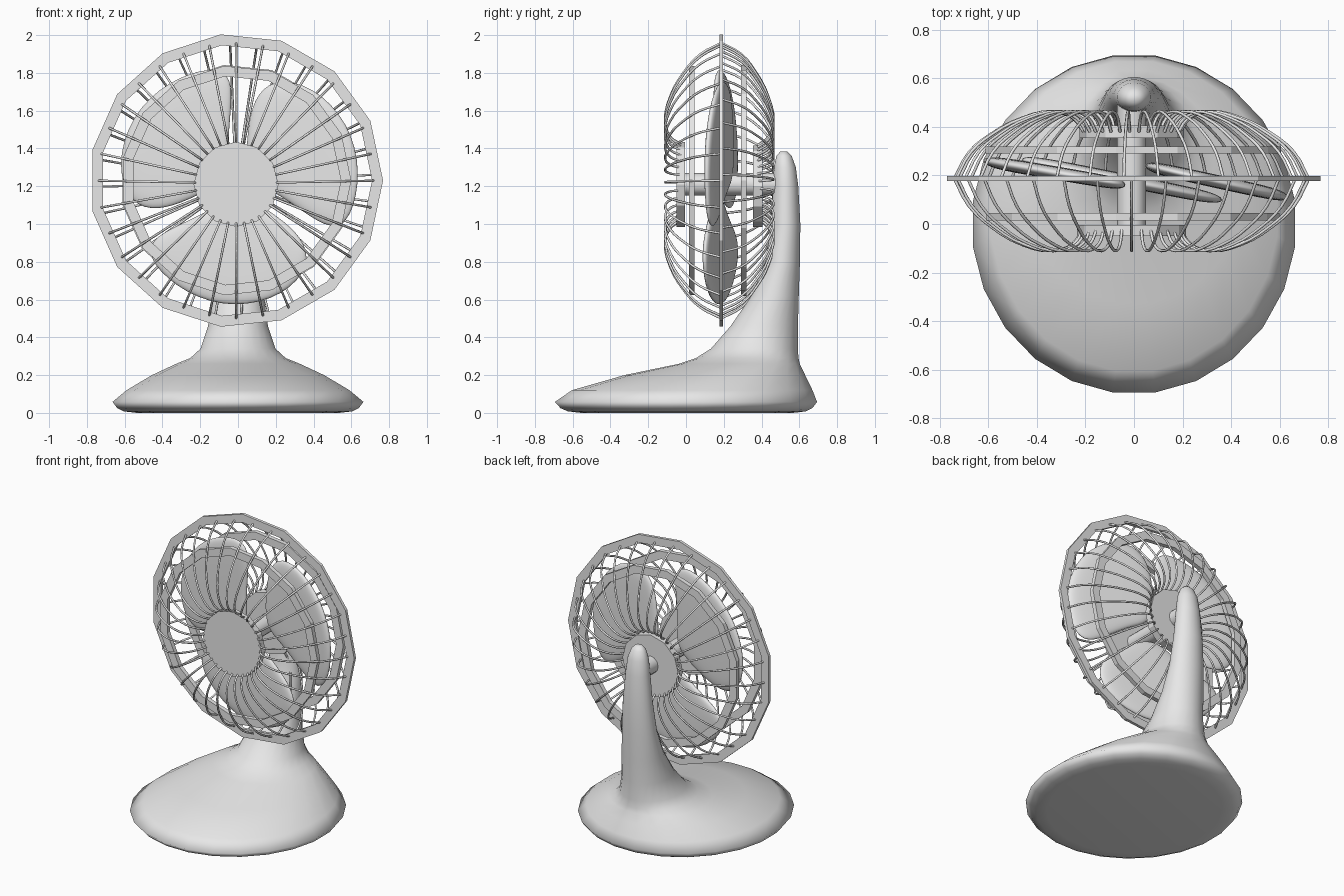
import bpy, bmesh
from math import sin, cos, pi, radians
from mathutils import Vector

cube = bpy.data.objects.get("Cube")
if cube:
    bpy.data.objects.remove(cube, do_unlink=True)

grey = bpy.data.materials.new("plain_grey")
grey.use_nodes = True
grey.diffuse_color = (0.8, 0.8, 0.8, 1)
grey.node_tree.nodes["Principled BSDF"].inputs["Base Color"].default_value = (0.8, 0.8, 0.8, 1)

AXIS_X, AXIS_Z = -0.01, 1.23   # fan axis
MID_Y = 0.187                  # plane of the large guard ring


def add_object(name, data):
    data.materials.append(grey)
    obj = bpy.data.objects.new(name, data)
    bpy.context.scene.collection.objects.link(obj)
    return obj


def loft(name, loops, closed=False, smooth=None):
    """Bridge equal-length point loops; cap the ends, or join last to first."""
    bm = bmesh.new()
    rows = [[bm.verts.new(p) for p in loop] for loop in loops]
    n = len(rows[0])
    pairs = list(zip(rows, rows[1:]))
    if closed:
        pairs.append((rows[-1], rows[0]))
    else:
        bm.faces.new(rows[0])
        bm.faces.new(rows[-1])
    for a, b in pairs:
        for i in range(n):
            j = (i + 1) % n
            bm.faces.new((a[i], a[j], b[j], b[i]))
    bmesh.ops.recalc_face_normals(bm, faces=bm.faces)
    mesh = bpy.data.meshes.new(name)
    bm.to_mesh(mesh)
    bm.free()
    if smooth:
        mesh.shade_smooth()
        mesh.set_sharp_from_angle(angle=radians(smooth))
    return add_object(name, mesh)


def polar(r, angle, y, z=AXIS_Z):
    return Vector((AXIS_X + r * cos(angle), y, z + r * sin(angle)))


def circle(r, y, sides, z=AXIS_Z):
    return [polar(r, 2 * pi * i / sides, y, z) for i in range(sides)]


def guard_ring(name, inner, outer, y, depth):
    a, b = y - depth / 2, y + depth / 2
    loft(name, [circle(inner, a, 15), circle(outer, a, 15),
                circle(outer, b, 15), circle(inner, b, 15)], closed=True)


def disc(name, r, y0, y1, sides, z, smooth=None):
    loft(name, [circle(r, y0, sides, z), circle(r, y1, sides, z)], smooth=smooth)


# Base and stand: z, half width, front-most and back-most y
sections = [
    (0.0, 0.54, -0.56, 0.57), (0.008, 0.61, -0.63, 0.64), (0.025, 0.645, -0.67, 0.675),
    (0.058, 0.67, -0.70, 0.70), (0.12, 0.595, -0.61, 0.675),
    (0.20, 0.46, -0.33, 0.635), (0.26, 0.33, -0.04, 0.605),
    (0.29, 0.255, 0.05, 0.598), (0.34, 0.20, 0.13, 0.594),
    (0.46, 0.16, 0.235, 0.594), (0.62, 0.138, 0.345, 0.598),
    (0.80, 0.12, 0.42, 0.604), (1.00, 0.102, 0.45, 0.606),
    (1.20, 0.083, 0.46, 0.595), (1.30, 0.07, 0.465, 0.582),
    (1.36, 0.048, 0.478, 0.56), (1.385, 0.022, 0.50, 0.535),
]
SIDES = 24
loops = []
for z, w, y0, y1 in sections:
    angles = [2 * pi * (i + 0.5) / SIDES for i in range(SIDES)]
    loops.append([(w * cos(t), (y0 + y1) / 2 + (y1 - y0) / 2 * sin(t), z) for t in angles])
loft("base_and_stand", loops, smooth=140)

# Guard rings, hub caps and shaft
guard_ring("middle_guard_ring", 0.72, 0.778, MID_Y, 0.02)
guard_ring("front_guard_ring", 0.555, 0.61, 0.03, 0.03)
guard_ring("back_guard_ring", 0.56, 0.615, 0.305, 0.03)
disc("front_hub_cap", 0.225, -0.05, -0.005, 12, 1.21)
disc("back_hub_cap", 0.215, 0.355, 0.405, 12, 1.2)
disc("shaft", 0.06, -0.03, 0.5, 12, 1.21, smooth=40)


# Bowed guard wires: radius and y along one wire
def guard_wires(name, profile, offset, count=32):
    curve = bpy.data.curves.new(name, "CURVE")
    curve.dimensions = "3D"
    curve.bevel_depth = 0.0065
    curve.bevel_resolution = 1
    curve.resolution_u = 3
    curve.use_fill_caps = True
    for i in range(count):
        angle = 2 * pi * i / count + offset
        spline = curve.splines.new("BEZIER")
        spline.bezier_points.add(len(profile) - 1)
        for point, (r, y) in zip(spline.bezier_points, profile):
            point.co = polar(r, angle, y, 1.215 + 0.02 * r)
            point.handle_left_type = point.handle_right_type = "AUTO"
    add_object(name, curve)


guard_wires("front_guard_wires", [(0.205, -0.025), (0.24, -0.08), (0.32, -0.11),
            (0.45, -0.085), (0.58, -0.01), (0.67, 0.075), (0.73, MID_Y)], 0)
guard_wires("back_guard_wires", [(0.2, 0.38), (0.24, 0.435), (0.32, 0.463),
            (0.45, 0.437), (0.58, 0.37), (0.67, 0.295), (0.73, MID_Y)], radians(2.5))

# Pillowed blades: outline as radius and degrees from the blade's middle
outline = [(0.05, 0), (0.29, 53), (0.44, 53), (0.57, 46), (0.64, 27), (0.66, 3),
           (0.645, -20), (0.62, -42), (0.55, -51), (0.38, -48), (0.2, -36)]
layers = [(0.5, -0.028), (0.9, -0.025), (1.04, -0.01),
          (1.04, 0.01), (0.9, 0.025), (0.5, 0.028)]
# Each blade: name, y where it crosses the axis, lean of y along x
blades = [("right_blade", 0.25, -0.22), ("left_blade", 0.155, -0.17),
          ("lower_blade", 0.172, -0.2)]
for number, (name, depth, lean) in enumerate(blades):
    turn = radians(25 + 120 * number)
    loops = []
    for scale, lift in layers:
        loop = []
        for r, deg in outline:
            along = 0.38 + scale * (r * cos(radians(deg)) - 0.38)
            across = scale * r * sin(radians(deg))
            x = along * cos(turn) - across * sin(turn)
            z = 1.22 + along * sin(turn) + across * cos(turn)
            loop.append((x, depth + lean * x + lift, z))
        loops.append(loop)
    blade = loft(name, loops, smooth=180)
    subsurf = blade.modifiers.new("rounding", "SUBSURF")
    subsurf.levels = subsurf.render_levels = 2
